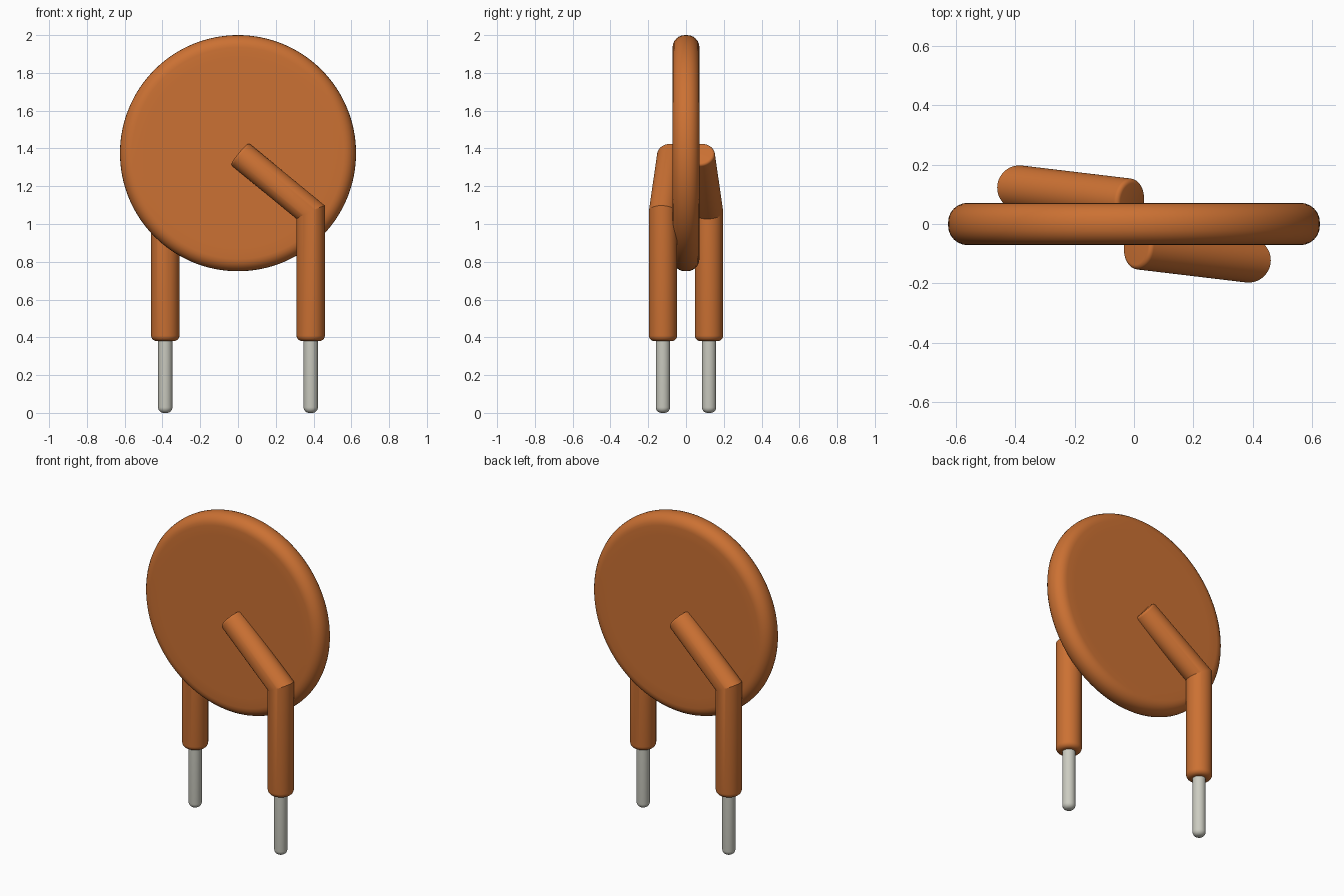
import bpy
import bmesh
import math
from mathutils import Vector

cube = bpy.data.objects.get("Cube")
if cube:
    bpy.data.objects.remove(cube, do_unlink=True)


def material(name, rgb, rough=0.5):
    m = bpy.data.materials.new(name)
    m.use_nodes = True
    m.diffuse_color = (*rgb, 1)
    bsdf = m.node_tree.nodes["Principled BSDF"]
    bsdf.inputs["Base Color"].default_value = (*rgb, 1)
    bsdf.inputs["Roughness"].default_value = rough
    return m


ORANGE = material("orange_coating", (0.60, 0.165, 0.033))
METAL = material("tinned_metal", (0.60, 0.60, 0.53))


def fillet(r, bevel, steps=6):
    """(depth, radius) pairs of a rounded end, from the tip inwards."""
    angles = [math.pi / 2 * i / steps for i in range(steps + 1)]
    return [(bevel * (1 - math.cos(a)), r - bevel * (1 - math.sin(a))) for a in angles]


def circle(r, z, n=48):
    return [Vector((r * math.cos(2 * math.pi * i / n), r * math.sin(2 * math.pi * i / n), z))
            for i in range(n)]


def loft(name, rings, mat):
    """Skin a list of rings and close both ends."""
    bm = bmesh.new()
    loops = [[bm.verts.new(p) for p in ring] for ring in rings]
    n = len(loops[0])
    for a, b in zip(loops, loops[1:]):
        for i in range(n):
            j = (i + 1) % n
            bm.faces.new((a[i], a[j], b[j], b[i]))
    bm.faces.new(loops[0][::-1])
    bm.faces.new(loops[-1])
    bmesh.ops.recalc_face_normals(bm, faces=bm.faces)
    mesh = bpy.data.meshes.new(name)
    bm.to_mesh(mesh)
    bm.free()
    mesh.materials.append(mat)
    obj = bpy.data.objects.new(name, mesh)
    bpy.context.collection.objects.link(obj)
    bpy.ops.object.select_all(action='DESELECT')
    obj.select_set(True)
    bpy.context.view_layer.objects.active = obj
    bpy.ops.object.shade_smooth_by_angle(angle=math.radians(20))
    return obj


# Upright disc body with a rounded rim
R, HALF = 0.625, 0.071
end = [(0, 0.5)] + fillet(R, 0.065)
profile = [(d - HALF, r) for d, r in end] + [(HALF - d, r) for d, r in reversed(end)]
disc = loft("disc_body", [circle(r, z, 128) for z, r in profile], ORANGE)
disc.rotation_euler = (math.pi / 2, 0, 0)
disc.location = (0, 0, 1.375)

# Coated lead: upright sleeve, mitred into an arm reaching the disc centre
ELBOW = Vector((0.385, -0.122, 1.062))
TIP = Vector((0.008, -0.077, 1.372))
UP = Vector((0, 0, 1))
arm = TIP - ELBOW
normal = (UP + arm.normalized()).normalized()
RADIUS, SLEEVE_Z = 0.075, 0.38


def reflect(p):
    return p - 2 * normal.dot(p - ELBOW) * normal


def placed(ring):
    return [p + Vector((ELBOW.x, ELBOW.y, 0)) for p in ring]


sleeve = [placed(circle(r, SLEEVE_Z + d)) for d, r in fillet(RADIUS, 0.03)]
mitre = [p - UP * (normal.dot(p - ELBOW) / normal.z)
         for p in placed(circle(RADIUS, ELBOW.z))]
arm_rings = [[reflect(p) for p in placed(circle(r, ELBOW.z - arm.length + d))]
             for d, r in reversed(fillet(RADIUS, 0.015))]

# Bare pin with a rounded tip
pin = [placed(circle(r, d, 32)) for d, r in fillet(0.038, 0.03) + [(0.45, 0.038)]]

# Both leads, the rear one turned half a revolution about z
for side, turn in (("front", 0), ("back", math.pi)):
    for part, rings, mat in (("lead_sleeve", sleeve + [mitre] + arm_rings, ORANGE),
                             ("lead_pin", pin, METAL)):
        loft(f"{side}_{part}", rings, mat).rotation_euler = (0, 0, turn)
